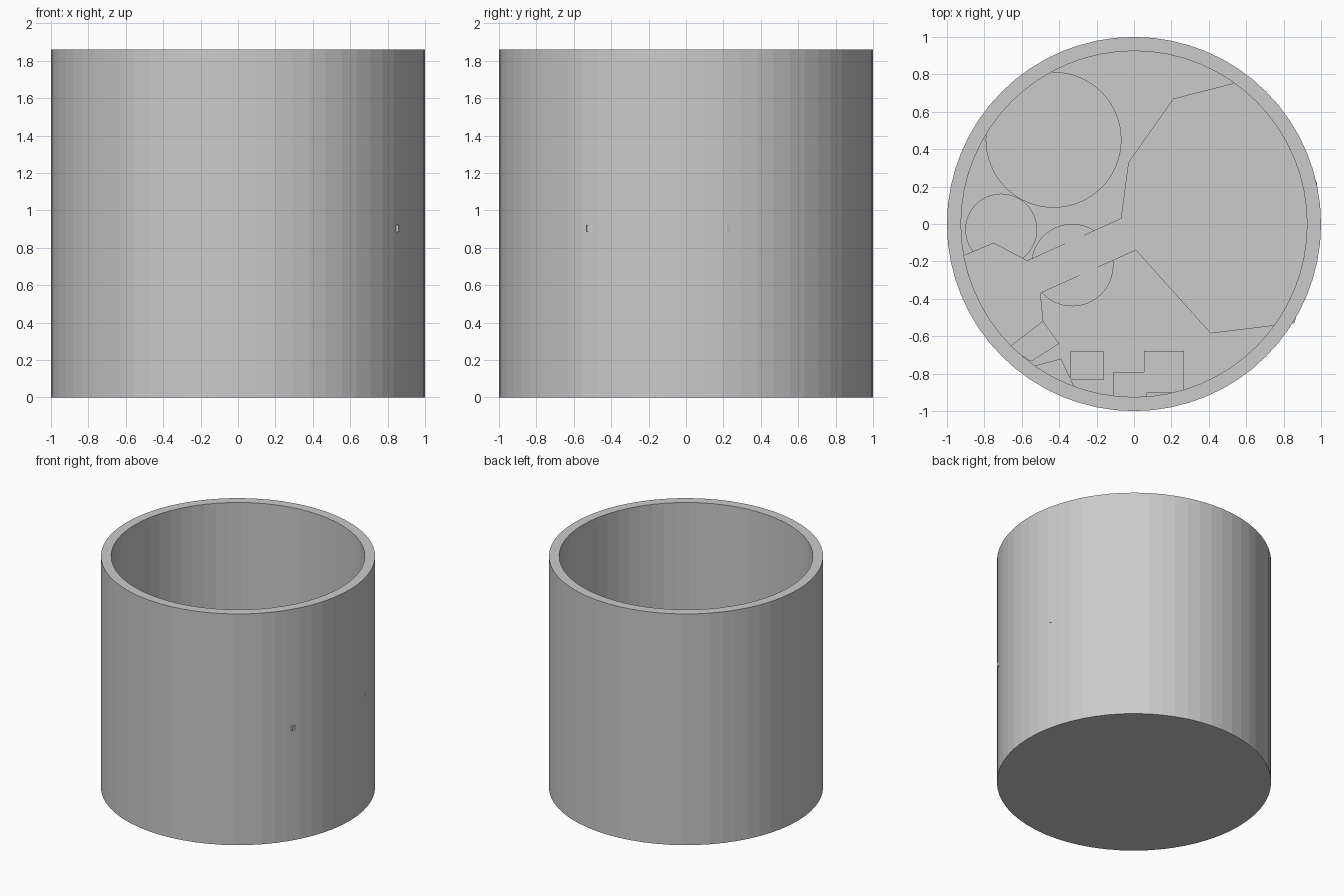
import bpy, bmesh, math

if "Cube" in bpy.data.objects:
    bpy.data.objects.remove(bpy.data.objects["Cube"])

FLOOR = 0.895


def prism(name, pts, z0, z1):
    """Extrude a flat outline between two heights."""
    bm = bmesh.new()
    face = bm.faces.new([bm.verts.new((x, y, z0)) for x, y in pts])
    top = bmesh.ops.extrude_face_region(bm, geom=[face])["geom"]
    for v in top:
        if isinstance(v, bmesh.types.BMVert):
            v.co.z = z1
    bmesh.ops.recalc_face_normals(bm, faces=bm.faces)
    me = bpy.data.meshes.new(name)
    bm.to_mesh(me)
    bm.free()
    ob = bpy.data.objects.new(name, me)
    bpy.context.collection.objects.link(ob)
    return ob


def circle(cx, cy, r, n=64):
    return [(cx + r * math.cos(2 * math.pi * i / n),
             cy + r * math.sin(2 * math.pi * i / n)) for i in range(n)]


def rect(cx, cy, w, d, angle=0.0):
    c, s = math.cos(angle), math.sin(angle)
    return [(cx + x * c - y * s, cy + x * s + y * c)
            for x, y in ((-w/2, -d/2), (w/2, -d/2), (w/2, d/2), (-w/2, d/2))]


# Round container: outer wall, rim, inner wall and raised floor
profile = [(1, 0), (1, 1.86), (0.925, 1.86), (0.925, FLOOR)]
bm = bmesh.new()
rings = [[bm.verts.new((x, y, z)) for x, y in circle(0, 0, r)] for r, z in profile]
for a, b in zip(rings, rings[1:]):
    for i in range(64):
        j = (i + 1) % 64
        bm.faces.new((a[i], a[j], b[j], b[i]))
bm.faces.new(rings[0][::-1])
bm.faces.new(rings[-1])
bmesh.ops.recalc_face_normals(bm, faces=bm.faces)
me = bpy.data.meshes.new("container")
bm.to_mesh(me)
bm.free()
bpy.context.collection.objects.link(bpy.data.objects.new("container", me))

# Winding upper plate: wide area, narrow channel, left outlet
plate = [(0.6, 0.77), (0.21, 0.67), (-0.03, 0.33), (-0.07, 0.03),
         (-0.57, -0.195), (-0.75, -0.10), (-0.94, -0.18), (-0.85, -0.45),
         (-0.68, -0.67), (-0.485, -0.52), (-0.50, -0.37), (0.01, -0.14),
         (0.41, -0.585), (0.858, -0.53), (0.96, -0.10), (0.978, 0.22), (0.85, 0.5)]
prism("winding_plate", plate, FLOOR - 0.01, 0.922)

# Round plates
for name, c in (("large_disc", (-0.43, 0.45, 0.363)),
                ("small_disc", (-0.71, -0.03, 0.192)),
                ("channel_disc", (-0.33, -0.22, 0.22))):
    prism(name, circle(*c), FLOOR - 0.01, 0.908)

# Crossing under the channel
prism("crossing", rect(-0.28, -0.167, 0.11, 0.27, math.radians(24)), FLOOR - 0.01, 0.915)

# Small angular plates near the lower left
prism("corner_plate", [(-0.485, -0.52), (-0.40, -0.64), (-0.55, -0.735), (-0.67, -0.66)],
      FLOOR - 0.01, 0.908)
prism("edge_plate", [(-0.54, -0.76), (-0.39, -0.72), (-0.31, -0.89)], FLOOR - 0.01, 0.908)

# Square plates along the front
for i, r in enumerate([(-0.25, -0.758, 0.18, 0.15), (-0.02, -0.86, 0.18, 0.14),
                       (0.16, -0.79, 0.215, 0.22)]):
    prism(f"square_plate_{i + 1}", rect(*r), FLOOR - 0.01, 0.908)
